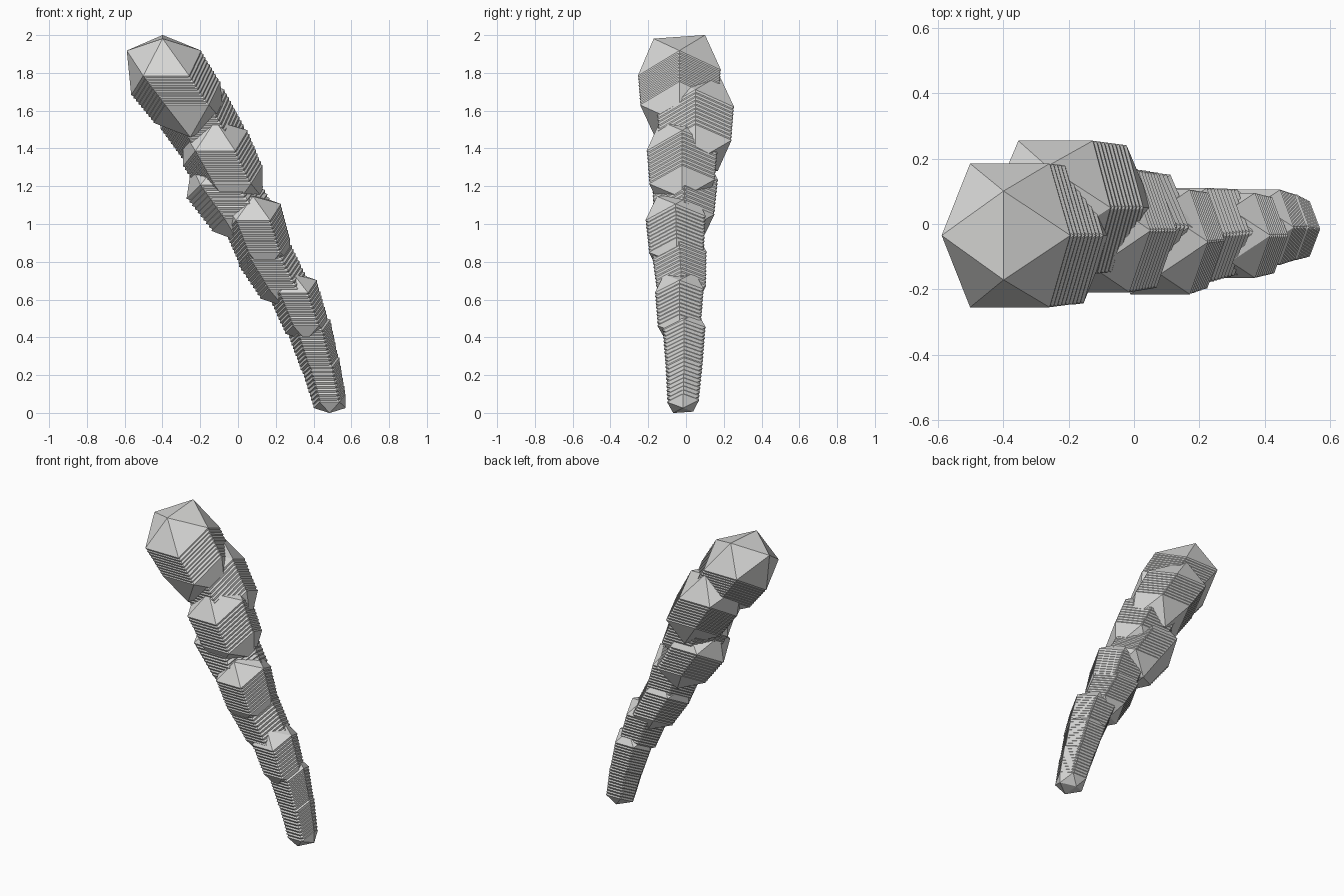
import bpy, bmesh
from mathutils import Vector

if "Cube" in bpy.data.objects:
    bpy.data.objects.remove(bpy.data.objects["Cube"])

STEPS = 10
PHI = 1.618034
TILT = .07      # slight rise of every pebble towards the back

# dull grey stone
stone = bpy.data.materials.new("grey_stone")
stone.diffuse_color = (0.68, 0.68, 0.67, 1)
stone.use_nodes = True
stone.node_tree.nodes["Principled BSDF"].inputs["Base Color"].default_value = stone.diffuse_color

# start and end centre of each run of overlapping pebbles, top to bottom, and sideways lean
runs = [
    ((-.38, -.035, 1.80), (-.27, -.035, 1.645), -.1),
    ((-.24, .05, 1.605), (-.13, .05, 1.43), -.15),
    ((-.12, -.02, 1.40), (-.03, -.02, 1.225), 0),
    ((-.10, -.005, 1.22), (.02, -.01, 1.04), .15),
    ((.08, -.055, 1.03), (.14, -.05, .86), 0),
    ((.14, -.035, .84), (.24, -.025, .665), 0),
    ((.295, -.035, .645), (.36, -.035, .47), 0),
    ((.38, -.01, .445), (.43, -.01, .27), 0),
    ((.44, -.01, .25), (.485, -.015, .063), 0),
]


def icosahedron_points(centre, half, lean):
    """Twelve corners with an edge on top, inside a box of the given half size."""
    pts = []
    for s in (-1, 1):
        for t in (-1, 1):
            for p in ((0, s / PHI, t), (s / PHI, t, 0), (t, 0, s / PHI)):
                x, y, z = (c * h for c, h in zip(p, half))
                pts.append(Vector(centre) + Vector((x + lean * z, y, z + TILT * y)))
    return pts


def add_pebble(bm, centre, lean):
    t = max(0, (centre[2] - .06) / 1.74)          # pebbles grow towards the top
    half = (.085 + .112 * t, .085 + .135 * t, .06 + .131 * t ** 1.25)
    verts = [bm.verts.new(p) for p in icosahedron_points(centre, half, lean)]
    bmesh.ops.convex_hull(bm, input=verts)


# one faceted object per run
for i, (start, end, lean) in enumerate(runs):
    bm = bmesh.new()
    for k in range(STEPS):
        add_pebble(bm, Vector(start).lerp(Vector(end), k / (STEPS - 1)), lean)
    bmesh.ops.recalc_face_normals(bm, faces=bm.faces)
    mesh = bpy.data.meshes.new(f"stalk_segment_{i + 1}")
    bm.to_mesh(mesh)
    bm.free()
    mesh.materials.append(stone)
    bpy.context.collection.objects.link(bpy.data.objects.new(mesh.name, mesh))
